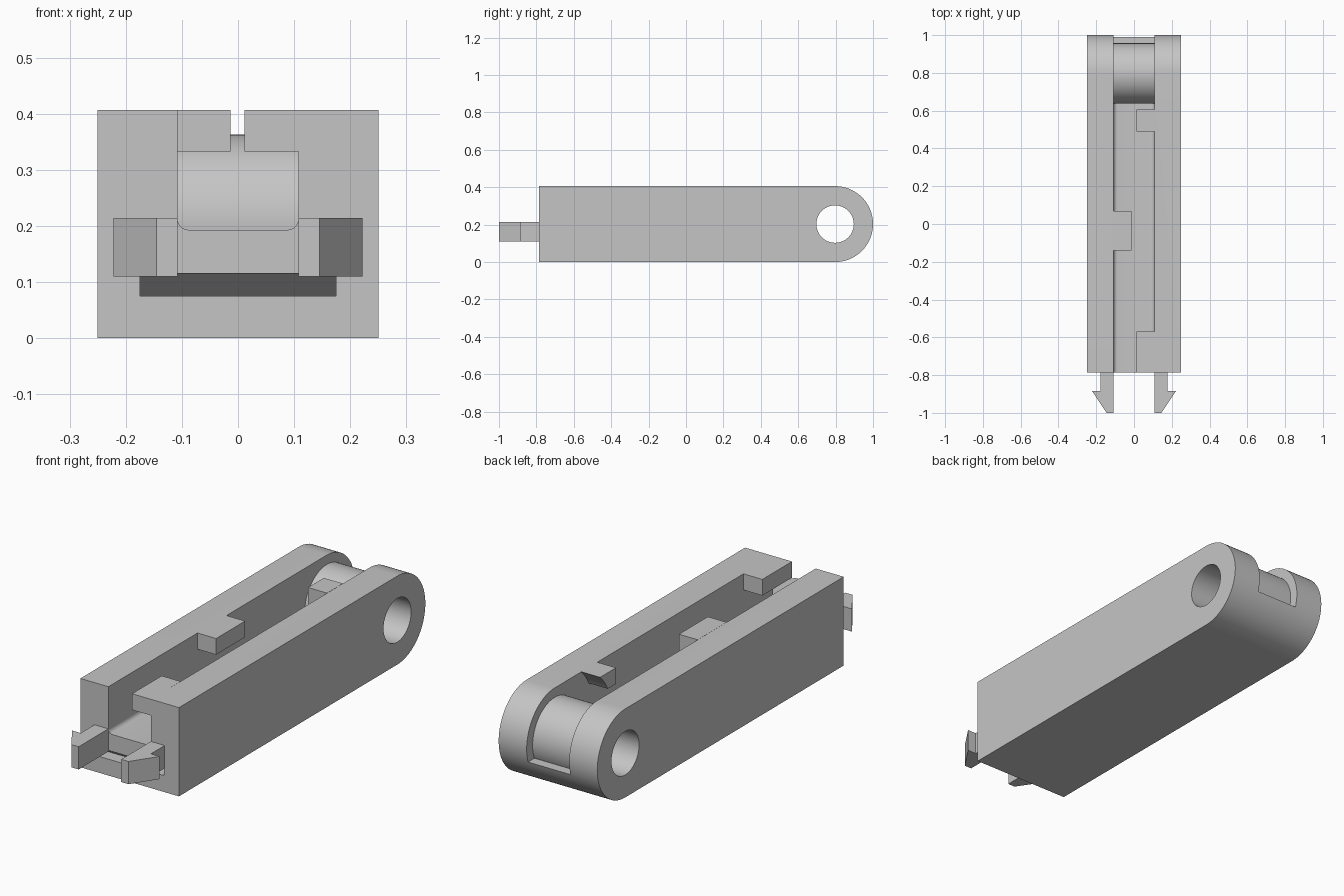
import bpy, bmesh, math
from mathutils import Vector

cube = bpy.data.objects.get("Cube")
if cube:
    bpy.data.objects.remove(cube, do_unlink=True)

grey = bpy.data.materials.new("plain grey")
grey.use_nodes = True
colour = (0.56, 0.56, 0.56, 1)
grey.diffuse_color = colour
grey.node_tree.nodes["Principled BSDF"].inputs["Base Color"].default_value = colour

HALF, INNER, HEIGHT = 0.25, 0.108, 0.407
FRONT, PIVOT, RADIUS = -0.785, 0.797, 0.203
FLOOR = 0.193


def prism(name, points, low, high, axis="X"):
    """Extrude a flat outline along x (points are y, z) or z (points are x, y)."""
    bm = bmesh.new()
    if axis == "X":
        start, move = [(low, u, v) for u, v in points], Vector((high - low, 0, 0))
    else:
        start, move = [(u, v, low) for u, v in points], Vector((0, 0, high - low))
    face = bm.faces.new([bm.verts.new(p) for p in start])
    top = bmesh.ops.extrude_face_region(bm, geom=[face])["geom"]
    bmesh.ops.translate(bm, vec=move, verts=[g for g in top if isinstance(g, bmesh.types.BMVert)])
    bmesh.ops.recalc_face_normals(bm, faces=bm.faces)
    mesh = bpy.data.meshes.new(name)
    bm.to_mesh(mesh)
    bm.free()
    mesh.materials.append(grey)
    obj = bpy.data.objects.new(name, mesh)
    bpy.context.collection.objects.link(obj)
    return obj


def arc(y, z, r, a0, a1, n):
    return [(y + r * math.cos(math.radians(a0 + (a1 - a0) * i / n)),
             z + r * math.sin(math.radians(a0 + (a1 - a0) * i / n))) for i in range(n + 1)]


def disc(name, r, width):
    return prism(name, arc(PIVOT, RADIUS, r, 0, 360, 64)[:-1], -width, width)


def rect(a, b, c, d):
    return [(a, c), (b, c), (b, d), (a, d)]


def activate(obj):
    bpy.ops.object.select_all(action="DESELECT")
    obj.select_set(True)
    bpy.context.view_layer.objects.active = obj


def cut(obj, cutter):
    cutter.hide_render = True
    mod = obj.modifiers.new("cut", "BOOLEAN")
    mod.operation, mod.solver, mod.object = "DIFFERENCE", "EXACT", cutter
    activate(obj)
    bpy.ops.object.modifier_apply(modifier=mod.name)
    bpy.data.objects.remove(cutter, do_unlink=True)


# Long body with a rounded hinge end
body = prism("link_body", [(FRONT, HEIGHT), (FRONT, 0)]
             + arc(PIVOT, RADIUS, RADIUS, -90, 90, 40), -HALF, HALF)

# Open channel with rounded lower corners
channel = prism("channel_cutter", rect(-1.1, PIVOT, FLOOR, 0.6), -INNER, INNER)
bm = bmesh.new()
bm.from_mesh(channel.data)
low_edges = [e for e in bm.edges
             if all(abs(v.co.z - FLOOR) < 1e-4 for v in e.verts)
             and abs(e.verts[0].co.x - e.verts[1].co.x) < 1e-4]
bmesh.ops.bevel(bm, geom=low_edges, offset=0.02, segments=6, profile=0.5, affect="EDGES")
bm.to_mesh(channel.data)
bm.free()
cut(body, channel)

# Open window behind the hinge
cut(body, prism("window_cutter", rect(PIVOT - 0.05, 1.1, 0.14, 0.6), -INNER, INNER))

# Shallow pocket under the front opening, with a sloping back
cut(body, prism("pocket_cutter", [(-0.9, 0.075), (FRONT + 0.06, 0.075),
                                  (FRONT + 0.005, 0.115), (-0.9, 0.115)], -0.175, 0.175))

# Hinge barrel between the cheeks, and the pin hole through both
barrel = disc("hinge_barrel", 0.16, INNER + 0.001)
for part in (body, barrel):
    cut(part, disc("hole_cutter", 0.1, 0.4))

# Retaining tabs over the channel
tabs = []
for name, x0, x1, y0, y1 in (("front_tab", 0.012, INNER, FRONT, -0.57),
                             ("middle_tab", -INNER, -0.013, -0.14, 0.07),
                             ("rear_tab", 0.012, INNER, 0.49, 0.605)):
    tabs.append(prism(name, rect(y0, y1, 0.333, HEIGHT), x0, x1))
cut(tabs[2], disc("clearance_cutter", 0.28, 0.4))

# Barbed snap prongs, mirrored left and right
outline = [(INNER, FRONT + 0.02), (INNER, -1), (0.145, -1), (0.222, -0.885),
           (0.178, -0.885), (0.178, FRONT + 0.02)]
prongs = [prism(name, [(s * x, y) for x, y in outline], 0.11, 0.214, "Z")
          for s, name in ((1, "left_prong"), (-1, "right_prong"))]

# Smooth curves, crisp edges
for part in [body, barrel] + tabs + prongs:
    activate(part)
    bpy.ops.object.shade_smooth_by_angle(angle=math.radians(30))
